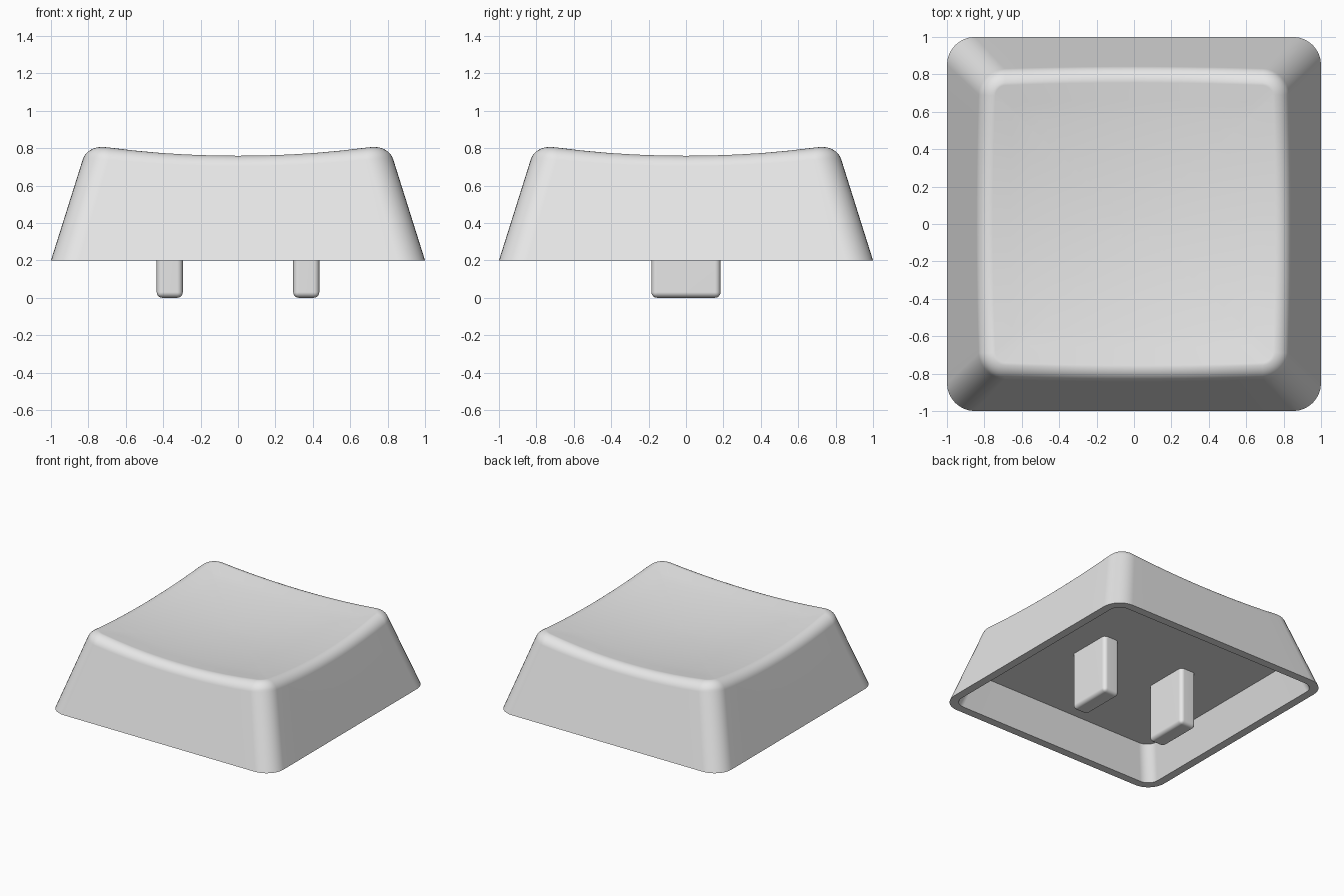
import bpy
import bmesh
from math import cos, sin, pi, radians
from mathutils import Vector

default_cube = bpy.data.objects.get("Cube")
if default_cube:
    bpy.data.objects.remove(default_cube)

# Plain grey plastic
grey = bpy.data.materials.new("grey plastic")
grey.use_nodes = True
colour = (0.8, 0.8, 0.8, 1)
grey.diffuse_color = colour
grey.node_tree.nodes["Principled BSDF"].inputs["Base Color"].default_value = colour

BASE, CEILING = 0.2, 0.46      # heights of the rim and the cavity ceiling
DRAFT = 0.31                   # inward lean of the walls
FILLET, EDGE = 0.08, 0.765     # rounding of the top edge and its centre line
CORNER_STEPS, SIDE_STEPS, FILLET_STEPS, DISH_STEPS = 8, 10, 8, 8


def dish(x, y):
    """Height of the scooped top."""
    return 0.707 + 0.088 * (x * x + y * y)


def rounded_square(half, radius):
    """Outline points, counter-clockwise, with subdivided straight sides."""
    points = []
    inner = half - radius
    for quarter in range(4):
        turn = quarter * pi / 2
        centre = Vector((inner * (cos(turn) - sin(turn)), inner * (sin(turn) + cos(turn))))
        for i in range(CORNER_STEPS + 1):
            a = turn + i / CORNER_STEPS * pi / 2
            points.append(centre + radius * Vector((cos(a), sin(a))))
        start = points[-1]
        end = start + 2 * inner * Vector((-cos(turn), -sin(turn)))
        points += [start.lerp(end, i / SIDE_STEPS) for i in range(1, SIDE_STEPS)]
    return points


def flat_ring(half, radius, z):
    return [(p.x, p.y, z) for p in rounded_square(half, radius)]


def fillet_ring(angle):
    """One ring of the rounded top edge, following the dish."""
    half = EDGE + FILLET * cos(angle)
    drop = FILLET * (sin(angle) - 0.99)
    ring = []
    for p in rounded_square(half, half - 0.70):
        limit = p * (EDGE / half)
        z = dish(*limit)
        p = p * (1 - DRAFT * (z - dish(EDGE, 0)) / half)
        ring.append((p.x, p.y, z + drop))
    return ring


# Loft from the cavity ceiling, around the rim and up to the top edge
rings = [flat_ring(0.855, 0.09, CEILING),
         flat_ring(0.935, 0.09, BASE),
         flat_ring(1, 0.15, BASE)]
for i in range(FILLET_STEPS + 1):
    rings.append(fillet_ring(radians(17 + 80 * i / FILLET_STEPS)))

# Dished top, shrinking towards the middle
for i in range(1, DISH_STEPS):
    k = 1 - i / DISH_STEPS
    rings.append([(x * k, y * k, dish(x * k, y * k)) for x, y, z in rings[2 + FILLET_STEPS + 1]])

bm = bmesh.new()
loops = [[bm.verts.new(co) for co in ring] for ring in rings]
count = len(loops[0])
for low, high in zip(loops, loops[1:]):
    for i in range(count):
        j = (i + 1) % count
        bm.faces.new((low[i], low[j], high[j], high[i]))
bm.faces.new(loops[0])
middle = bm.verts.new((0, 0, dish(0, 0)))
for i in range(count):
    bm.faces.new((loops[-1][i], loops[-1][(i + 1) % count], middle))
bmesh.ops.recalc_face_normals(bm, faces=bm.faces)
mesh = bpy.data.meshes.new("cap_shell")
bm.to_mesh(mesh)
bm.free()
shell = bpy.data.objects.new("cap_shell", mesh)
bpy.context.collection.objects.link(shell)


def finish(obj):
    obj.data.materials.append(grey)
    bpy.ops.object.select_all(action="DESELECT")
    obj.select_set(True)
    bpy.context.view_layer.objects.active = obj
    bpy.ops.object.shade_smooth_by_angle(angle=radians(35))
    normals = obj.modifiers.new("even shading", "WEIGHTED_NORMAL")
    normals.keep_sharp = True


finish(shell)

# Two mounting prongs hanging from the cavity ceiling
for name, side in (("left_prong", 1), ("right_prong", -1)):
    height = 0.52
    bpy.ops.mesh.primitive_cube_add(size=1, location=(side * 0.365, 0, height / 2))
    prong = bpy.context.object
    prong.name = name
    prong.scale = (0.14, 0.37, height)
    bpy.ops.object.transform_apply(location=False, rotation=False, scale=True)
    bevel = prong.modifiers.new("rounded edges", "BEVEL")
    bevel.width = 0.03
    bevel.segments = 4
    bpy.ops.object.modifier_apply(modifier=bevel.name)
    finish(prong)
